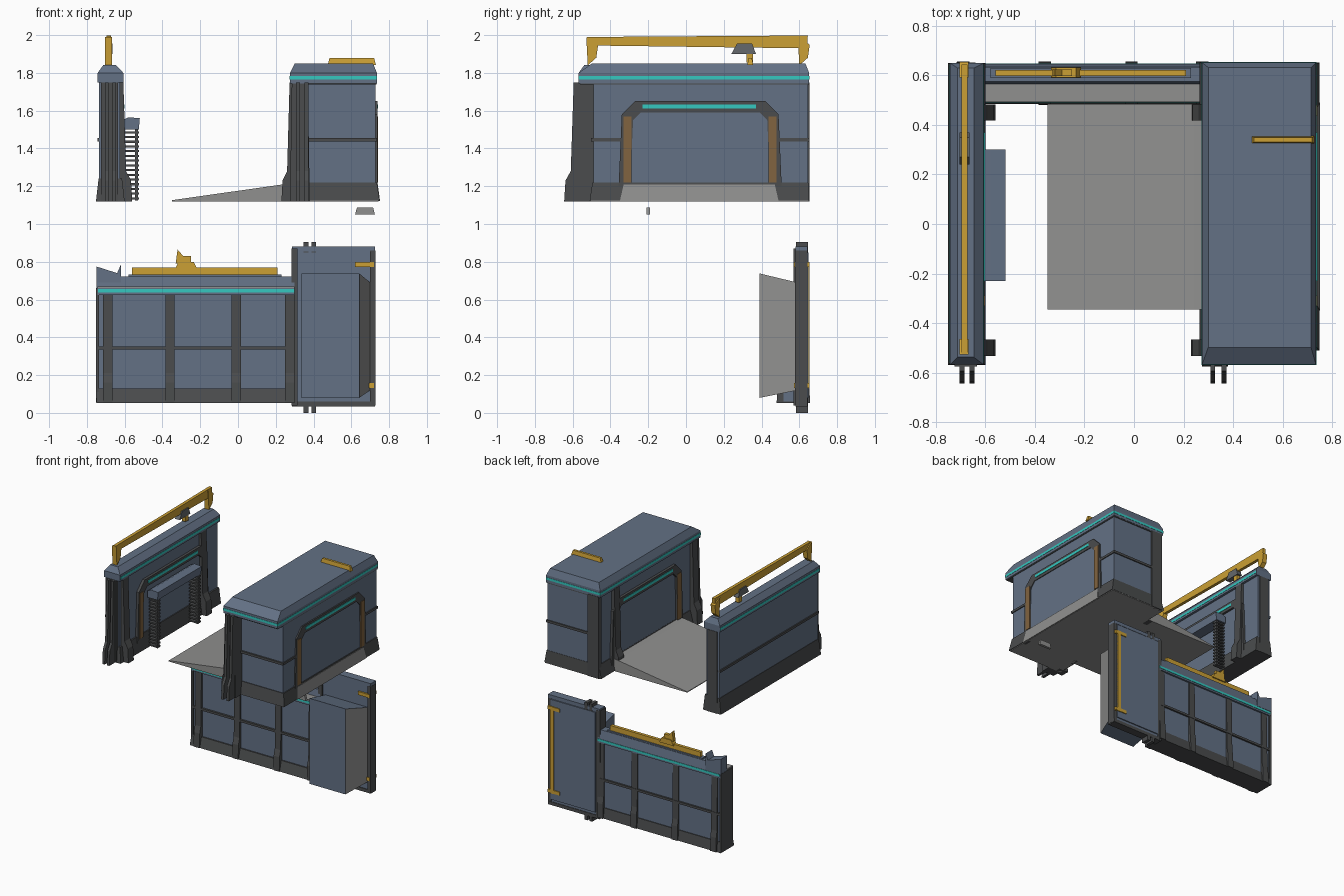
import bpy, bmesh
from mathutils import Vector

if "Cube" in bpy.data.objects:
    bpy.data.objects.remove(bpy.data.objects["Cube"])


def mat(name, r, g, b):
    m = bpy.data.materials.new(name)
    m.diffuse_color = (r, g, b, 1)
    m.use_nodes = True
    m.node_tree.nodes["Principled BSDF"].inputs["Base Color"].default_value = m.diffuse_color
    return m


BLUE = mat("slate blue panel", 0.125, 0.165, 0.235)
DARK = mat("dark grey frame", 0.069, 0.072, 0.074)
GREY = mat("ramp grey", 0.28, 0.28, 0.275)
TEAL = mat("teal light", 0.035, 0.58, 0.53)
YELLOW = mat("crane yellow", 0.60, 0.35, 0.035)
BROWN = mat("worn orange", 0.22, 0.125, 0.05)
STEEL = mat("hoist steel", 0.13, 0.14, 0.15)


def finish(name, bm, m):
    bmesh.ops.recalc_face_normals(bm, faces=bm.faces)
    me = bpy.data.meshes.new(name)
    bm.to_mesh(me)
    bm.free()
    me.materials.append(m)
    ob = bpy.data.objects.new(name, me)
    bpy.context.collection.objects.link(ob)
    return ob


def prism(name, pts, axis, a, b, m):
    """Extrude a 2D profile (the other two axes, in order) from a to b along an axis."""
    bm = bmesh.new()
    def P(p, t):
        c = list(p)
        c.insert("xyz".index(axis), t)
        return c
    f = bm.faces.new([bm.verts.new(P(p, a)) for p in pts])
    r = bmesh.ops.extrude_face_region(bm, geom=[f])
    d = Vector(P((0, 0), b - a))
    bmesh.ops.translate(bm, vec=d, verts=[v for v in r["geom"] if isinstance(v, bmesh.types.BMVert)])
    return finish(name, bm, m)


def box(name, x, y, z, m, tx=(0, 0), ty=(0, 0)):
    """Box from ranges; tx/ty pull the top edges inwards."""
    bm = bmesh.new()
    bmesh.ops.create_cube(bm, size=1)
    for v in bm.verts:
        i, j, k = (int(c > 0) for c in v.co)
        s = lambda n, t: (t[0], -t[1])[n] if k else 0
        v.co = (x[i] + s(i, tx), y[j] + s(j, ty), z[k])
    return finish(name, bm, m)


def post(name, along, c, w, wall, d, z0, z1, out=0.07):
    """Pillar with a flared foot standing out from a wall; d is the outward sign."""
    pr = [(wall - d * 0.02, z0), (wall + d * out, z0), (wall + d * out * .9, z0 + 0.11),
          (wall + d * out * .5, z0 + 0.16), (wall + d * out * .28, z1), (wall - d * 0.02, z1)]
    prism(name, pr, along, c - w / 2, c + w / 2, DARK)


def gate(name, x, d, depth):
    """Chamfered door surround on an x-facing wall, with door, lamps and worn jambs."""
    arch = [(-.36, 1.12), (-.34, 1.58), (-.27, 1.65), (.42, 1.65), (.49, 1.58), (.51, 1.12),
            (.45, 1.12), (.43, 1.55), (.39, 1.59), (-.24, 1.59), (-.28, 1.55), (-.30, 1.12)]
    f = x + d * depth
    prism(name + "_surround", arch, "x", x - d * 0.01, f, DARK)
    box(name + "_door", sorted((x - d * .01, x + d * .004)), (-.29, .44), (1.2, 1.59), BLUE)
    box(name + "_lamp", sorted((f - d * .003, f + d * .003)), (-.23, .37), (1.612, 1.632), TEAL)
    for n, y in (("front", -.31), ("rear", .458)):
        box(f"{name}_{n}_jamb", sorted((f - d * .003, f + d * .003)),
            (y - .022, y + .022), (1.22, 1.57), BROWN)


# ---- Right hall block ----
box("hall_body", (.295, .728), (-.49, .645), (1.13, 1.76), BLUE)
box("hall_skirt", (.265, .75), (-.51, .652), (1.125, 1.22), DARK, (.025, .015), (.015, .005))
box("hall_underside", (.27, .745), (-.505, .65), (1.12, 1.126), GREY)
box("hall_eave", (.275, .735), (-.568, .652), (1.745, 1.80), BLUE)
box("hall_eave_seal", (.285, .732), (-.56, .65), (1.738, 1.75), DARK)
box("hall_light_strip", (.273, .737), (-.57, .654), (1.765, 1.783), TEAL)
box("hall_roof", (.275, .735), (-.568, .652), (1.80, 1.85), BLUE, (.025, .02), (.07, .02))
box("hall_roof_bar", (.475, .73), (.325, .355), (1.842, 1.88), YELLOW, (.01, .01), (.006, .006))
box("hall_front_rib", (.30, .735), (-.502, -.48), (1.437, 1.455), DARK)
box("hall_rear_rib", (.30, .735), (.64, .653), (1.437, 1.455), DARK)
for n, y in (("front", (-.49, -.34)), ("rear", (.49, .645))):
    box(f"hall_side_rib_{n}", (.72, .735), y, (1.437, 1.455), DARK)
box("hall_front_pillar", (.275, .38), (-.575, -.47), (1.12, 1.75), DARK, (.01, .01), (.01, 0))
box("hall_rear_pillar", (.285, .38), (.62, .655), (1.12, 1.75), DARK)
gate("hall_outer_gate", .728, 1, .01)
gate("hall_inner_gate", .295, -1, .02)
box("hall_outer_sill", (.72, .752), (-.35, .49), (1.122, 1.21), GREY, (0, .012), (.02, .02))
for y in (-.5, .45):
    post("hall_inner_post", "y", y, .065, .29, -1, 1.12, 1.75, .06)
for x in (.318, .363):
    post("hall_front_post", "x", x, .02, -.575, -1, 1.12, 1.75)
prism("hall_ramp", [(-.35, 1.12), (.3, 1.12), (.3, 1.215), (.24, 1.21), (-.35, 1.126)],
      "y", -.345, .485, GREY)
box("loose_handle", (.62, .725), (-.21, -.19), (1.05, 1.088), GREY, (.01, .01))

# ---- Left wall block ----
box("wall_body", (-.735, -.625), (-.555, .645), (1.13, 1.76), BLUE)
box("wall_skirt", (-.752, -.6), (-.57, .65), (1.12, 1.24), DARK, (.014, .014), (.01, .003))
box("wall_eave", (-.743, -.607), (-.568, .65), (1.75, 1.80), BLUE)
box("wall_light_strip", (-.745, -.605), (-.56, .645), (1.765, 1.783), TEAL)
box("wall_roof", (-.743, -.607), (-.568, .65), (1.80, 1.842), BLUE, (.03, .04), (.03, .02))
box("wall_outer_rib", (-.743, -.72), (-.555, .645), (1.437, 1.455), DARK)
box("wall_rear_pillar", (-.72, -.64), (.63, .653), (1.12, 1.75), DARK)
box("wall_front_pillar", (-.725, -.635), (-.575, -.54), (1.12, 1.75), DARK)
for x in (-.695, -.655):
    post("wall_front_post", "x", x, .02, -.575, -1, 1.12, 1.75)
for y in (-.5, .45):
    post("wall_inner_post", "y", y, .065, -.625, 1, 1.12, 1.75, .065)
gate("wall_gate", -.625, 1, .02)

# Canopy with slatted side screens
prism("canopy_top", [(-.61, 1.50), (-.525, 1.50), (-.52, 1.56), (-.58, 1.565), (-.61, 1.55)],
      "y", -.23, .30, BLUE)
for n, y in (("front", -.21), ("rear", .28)):
    for i in range(15):
        z = 1.13 + i * .025
        box(f"screen_slat_{n}", (-.6, -.525), (y - .018, y + .018), (z, z + .011), DARK)
    box(f"screen_stile_{n}", (-.545, -.53), (y - .012, y + .012), (1.125, 1.5), DARK)

# Gantry crane on the wall
prism("gantry_beam", [(-.525, 1.99), (.645, 1.998), (.64, 1.93), (-.50, 1.945)],
      "x", -.697, -.673, YELLOW)
for n, y in (("front", -.50), ("rear", .62)):
    prism(f"gantry_leg_{n}", [(y - .02, 1.84), (y + .025, 1.88), (y + .035, 1.95), (y - .028, 1.99)],
          "x", -.705, -.668, YELLOW)
box("gantry_trolley", (-.705, -.665), (.24, .37), (1.90, 1.955), STEEL, (0, 0), (.03, .02))
box("gantry_hook", (-.70, -.67), (.32, .355), (1.855, 1.91), YELLOW)

# ---- Lower rear panel ----
box("panel_body", (-.745, .3), (.515, .632), (.06, .64), BLUE)
box("panel_skirt", (-.75, .30), (.485, .648), (.052, .13), DARK, (0, 0), (.02, .01))
box("panel_eave", (-.745, .3), (.493, .646), (.625, .66), BLUE)
box("panel_ledge", (-.745, .3), (.493, .575), (.66, .668), GREY)
box("panel_light_strip", (-.74, .3), (.49, .649), (.638, .655), TEAL)
box("panel_roof", (-.745, .3), (.565, .646), (.66, .722), BLUE, (0, 0), (.01, .012))
for n, y in (("front", (.50, .52)), ("rear", (.625, .645))):
    box(f"panel_rib_{n}", (-.74, .3), y, (.335, .352), DARK)
for x in (-.69, -.36, -.01, .275):
    post("panel_front_post", "x", x, .05, .515, -1, .052, .64, .035)
    post("panel_rear_post", "x", x, .05, .632, 1, .052, .64, .024)
prism("panel_corner_block", [(-.75, .66), (-.62, .66), (-.62, .785), (-.64, .74), (-.75, .775)],
      "y", .57, .648, BLUE)
box("panel_end_frame", (-.752, -.735), (.50, .645), (.055, .66), DARK)

# Crane on the panel
box("panel_beam", (-.56, .21), (.598, .622), (.728, .77), YELLOW)
box("panel_beam_seat", (-.58, .23), (.59, .63), (.715, .732), BLUE)
box("panel_trolley", (-.335, -.215), (.592, .632), (.76, .80), YELLOW, (.02, .02))
prism("panel_trolley_mast", [(-.33, .79), (-.25, .79), (-.25, .83), (-.29, .83), (-.32, .865)],
      "y", .598, .625, YELLOW)

# Upright end section
box("end_plate", (.29, .722), (.585, .64), (.04, .88), BLUE)
box("end_plate_back", (.32, .70), (.63, .648), (.08, .85), BLUE)
for n, z in (("bottom", (.035, .06)), ("top", (.855, .882))):
    box(f"end_edge_{n}", (.285, .725), (.58, .644), z, DARK if n == "bottom" else BLUE)
box("end_side_edge", (.70, .727), (.577, .642), (.04, .86), DARK)
box("end_inner_edge", (.282, .315), (.57, .645), (.04, .87), DARK)
for n, z in (("bottom", (0, .06)), ("top", (.85, .905))):
    for x in (.36, .40):
        box(f"end_clamp_{n}", (x - .012, x + .012), (.583, .645), z, DARK)

# Tapered bay standing out from the end section: blue front, grey sides
bm = bmesh.new()
front = [bm.verts.new(c) for c in ((.335, .39, .08), (.642, .39, .08), (.642, .39, .738), (.335, .39, .738))]
back = [bm.verts.new(c) for c in ((.335, .59, .12), (.70, .59, .12), (.70, .59, .69), (.335, .59, .69))]
bm.faces.new(front)
bm.faces.new(back)
for i in range(4):
    j = (i + 1) % 4
    bm.faces.new((front[i], front[j], back[j], back[i]))
bay = finish("end_bay", bm, BLUE)
bay.data.materials.append(GREY)
for p in bay.data.polygons:
    p.material_index = int(p.normal.x > .5)

# Upright crane on the back of the end section, its feet showing in front
box("end_crane_beam", (.67, .70), (.64, .655), (.13, .80), YELLOW)
for z in (.145, .785):
    box("end_crane_foot", (.62, .72), (.572, .655), (z - .013, z + .013), YELLOW)
